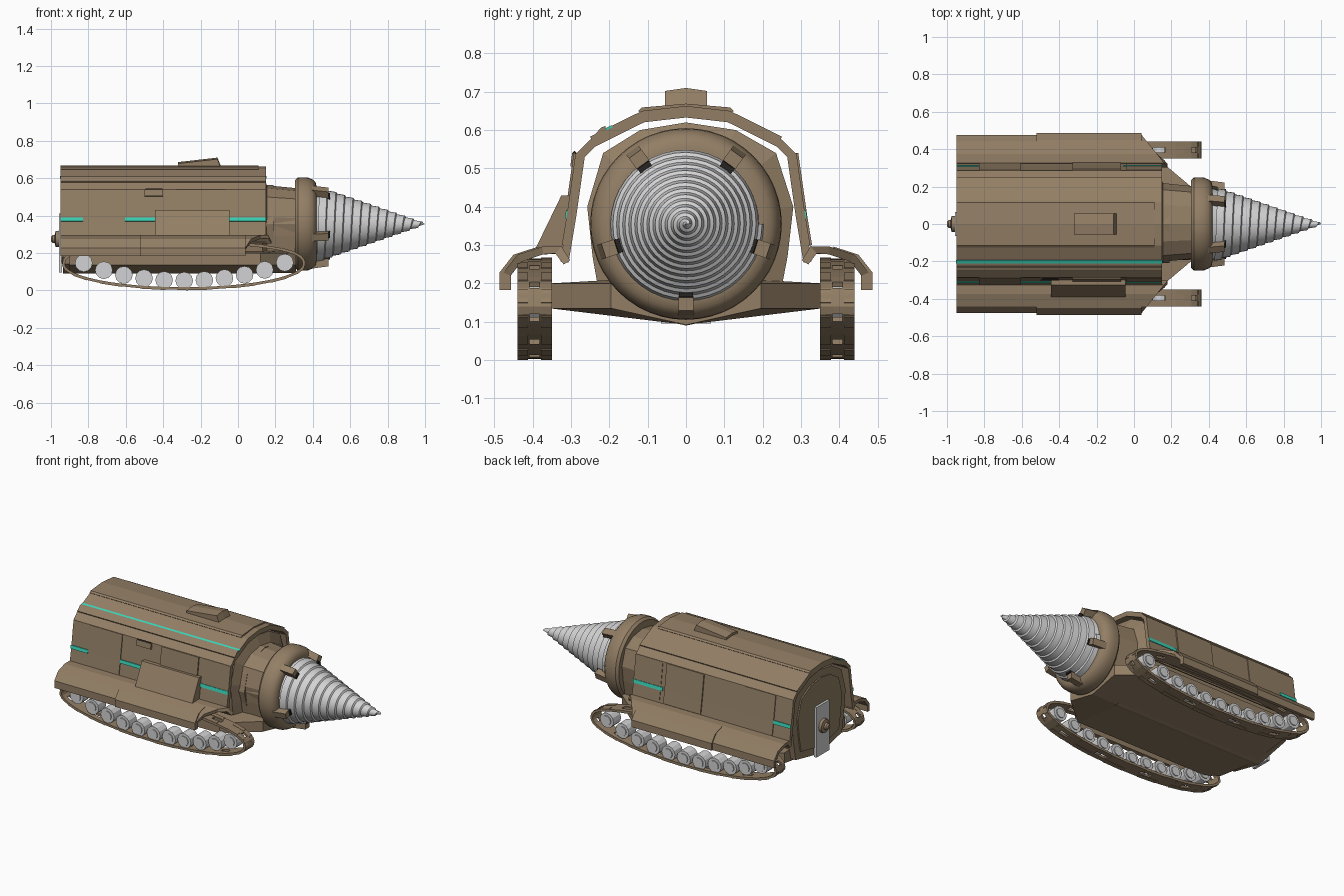
import bpy, bmesh, math
from math import sin, cos, pi

cube = bpy.data.objects.get("Cube")
if cube:
    bpy.data.objects.remove(cube, do_unlink=True)


def material(name, rgb):
    m = bpy.data.materials.new(name)
    m.use_nodes = True
    m.diffuse_color = (*rgb, 1)
    m.node_tree.nodes["Principled BSDF"].inputs["Base Color"].default_value = (*rgb, 1)
    return m


BROWN = material("hull_brown", (0.29, 0.21, 0.13))
STEEL = material("light_steel", (0.65, 0.65, 0.66))
TEAL = material("teal_stripe", (0.04, 0.66, 0.48))
DARK = material("dark_metal", (0.02, 0.017, 0.014))
CZ = 0.355                      # drill axis height
BACK, FRONT = -0.95, 0.15       # shell ends


def make(name, verts, faces, mat, thick=0, smooth=False, fix=True):
    me = bpy.data.meshes.new(name)
    me.from_pydata(verts, [], faces)
    if fix:
        bm = bmesh.new()
        bm.from_mesh(me)
        bmesh.ops.recalc_face_normals(bm, faces=bm.faces)
        bm.to_mesh(me)
        bm.free()
    me.materials.append(mat)
    ob = bpy.data.objects.new(name, me)
    bpy.context.collection.objects.link(ob)
    if thick:
        mod = ob.modifiers.new("thickness", 'SOLIDIFY')
        mod.thickness = thick
        mod.use_even_offset = True
    if smooth:
        bpy.ops.object.select_all(action='DESELECT')
        ob.select_set(True)
        bpy.context.view_layer.objects.active = ob
        bpy.ops.object.shade_smooth_by_angle(angle=math.radians(35))
    return ob


def loft(name, rings, mat, smooth=False):
    """Skin equal-length closed rings and cap both ends."""
    n = len(rings[0])
    faces = [(k * n + i, k * n + (i + 1) % n, (k + 1) * n + (i + 1) % n, (k + 1) * n + i)
             for k in range(len(rings) - 1) for i in range(n)]
    faces += [tuple(range(n)), tuple(range((len(rings) - 1) * n, len(rings) * n))]
    return make(name, [p for r in rings for p in r], faces, mat, smooth=smooth)


def prism_x(name, yz, x0, x1, mat):
    return loft(name, [[(x, y, z) for y, z in yz] for x in (x0, x1)], mat)


def prism_y(name, xz, y0, y1, mat):
    return loft(name, [[(x, y, z) for x, z in xz] for y in (y0, y1)], mat)


def lathe_x(name, xr, z, mat, n=48, smooth=True):
    rings = [[(x, r * cos(2 * pi * i / n), z + r * sin(2 * pi * i / n))
              for i in range(n)] for x, r in xr]
    return loft(name, rings, mat, smooth)


def strip(name, yz, x0, x1, thick, mat):
    """Sheet swept along x (x1 may depend on y); profile runs +y to -y so normals face out."""
    n = len(yz)
    end = x1 if callable(x1) else lambda y: x1
    verts = [(x0, y, z) for y, z in yz] + [(end(y), y, z) for y, z in yz]
    faces = [(i, i + 1, n + i + 1, n + i) for i in range(n - 1)]
    return make(name, verts, faces, mat, thick, fix=False)


def mirrored(yz, side):
    return yz if side > 0 else [(-y, z) for y, z in reversed(yz)]


# Outer shell cross-section, from the skirt up to the ridge
HALF = [(0.328, 0.258), (0.308, 0.378), (0.285, 0.54), (0.25, 0.575), (0.115, 0.642), (0, 0.655)]


def whole(half):
    return half + [(-y, z) for y, z in reversed(half[:-1])]


def skin(z):
    for (ya, za), (yb, zb) in zip(HALF, HALF[1:]):
        if za <= z <= zb:
            return ya + (yb - ya) * (z - za) / (zb - za)
    return 0


def side_panel(name, side, x0, x1, z0, z1, out, mat, thick=0.008):
    zs = [z0] + [z for _, z in HALF if z0 < z < z1] + [z1]
    return strip(name, mirrored([(skin(z) + out, z) for z in zs], side), x0, x1, thick, mat)


strip("outer_shell", whole(HALF), BACK, FRONT, 0.022, BROWN)
strip("roof_plate", whole([(y, z + 0.008) for y, z in HALF[3:]]), BACK, FRONT, 0.012, BROWN)
strip("ridge_cover", whole([(0.125, 0.65), (0.115, 0.659), (0, 0.669)]), BACK, 0.11, 0.012, BROWN)

# Inner body stepping down to the neck, belly and neck collar
body = [(0, 0.62), (0.13, 0.60), (0.235, 0.54), (0.28, 0.40), (0.265, 0.27), (0.24, 0.14), (0, 0.09)]
ring = body + [(-y * 0.92, z) for y, z in reversed(body[1:-1])]
loft("inner_body", [[(x, y * s, CZ + (z - CZ) * s) for y, z in ring]
                    for x, s in ((-0.935, 1), (0.13, 1), (0.155, 0.78), (0.32, 0.72))], BROWN)
belly = [(0.355, 0.20), (0.355, 0.135), (0, 0.092), (-0.355, 0.135), (-0.355, 0.20), (0, 0.22)]
loft("belly", [[(x, y * s, z) for y, z in belly]
               for x, s in ((-0.9, 0.85), (-0.82, 1), (0.12, 1), (0.31, 0.55))], BROWN)
lathe_x("neck", [(0.14, 0.208), (0.19, 0.208), (0.19, 0.195), (0.33, 0.19)], CZ, BROWN, 12, smooth=False)
lathe_x("collar", [(0.305, 0.19), (0.305, 0.235), (0.32, 0.248), (0.345, 0.25), (0.375, 0.248),
                   (0.4, 0.237), (0.415, 0.222), (0.42, 0.2), (0.42, 0.15)], CZ, BROWN)

# Drill: a spiral of overlapping threads whose steps face the tip
n, turns, base, tip = 40, 13, 0.405, 1.0
pitch = (tip - base) / turns
drop = 0.205 / turns
verts, faces = [], []
for s in range(n * turns + 1):
    t = s / n
    a = -2 * pi * t
    r = 0.205 - drop * t
    for x, rad in ((base + pitch * t, r), (base + pitch * (t + 0.88), max(r - 0.4 * drop, 0.002))):
        verts.append((x, rad * cos(a), CZ + rad * sin(a)))
for s in range(n * (turns - 1)):
    faces.append((2 * s, 2 * s + 1, 2 * s + 3, 2 * s + 2))
    faces.append((2 * s + 1, 2 * (s + n), 2 * (s + 1 + n), 2 * s + 3))
make("drill_thread", verts, faces, STEEL, smooth=True)
lathe_x("drill_core", [(base, 0.195), (tip - pitch, 0.0155), (tip, 0.0005)], CZ, STEEL)

# Five claws holding the drill
for i in range(5):
    a = math.radians(54 + 72 * i)
    for name, mat, x0, x1, r0, r1, w in (("claw", BROWN, 0.385, 0.485, 0.2, 0.24, 0.02),
                                         ("claw_tip", DARK, 0.44, 0.492, 0.176, 0.204, 0.018)):
        rings = []
        for x, inset in ((x0, 0), (x1, 0.014)):
            rings.append([(x, (r - inset) * cos(a) - t * sin(a), CZ + (r - inset) * sin(a) + t * cos(a))
                          for r, t in ((r0, -w), (r1, -w), (r1, w), (r0, w))])
        loft(name, rings, mat)

# Roof hatch with a slightly crowned lid
loft("roof_hatch", [[(x, y, z - dz) for x, z in ((-0.32, 0.655), (-0.32, 0.686), (-0.11, 0.71), (-0.09, 0.66))]
                    for y, dz in ((-0.055, 0.008), (0, 0), (0.055, 0.008))], BROWN)

# One-sided roof stripe sheltered by a low lip
strip("roof_stripe", [(-y, 0.652 - (y - 0.115) * 0.496) for y in (0.194, 0.21)], BACK - 0.002, FRONT + 0.002, 0.006, TEAL)
prism_x("roof_lip", [(-0.21, 0.598), (-0.21, 0.611), (-0.222, 0.606), (-0.238, 0.588)], BACK, FRONT, BROWN)

# Fender cross-section, outer lip to hull
FENDER = [(0.487, 0.183), (0.487, 0.228), (0.45, 0.275), (0.385, 0.296), (0.335, 0.297), (0.312, 0.26)]
WHEELS, TRACK_X, TRACK_Z, HALF_LENGTH = 11, -0.29, 0.14, 0.643


def belt_point(t):
    c, s = cos(t), sin(t)
    z = 0.118 * abs(s) ** 0.75 if s > 0 else -0.13 * abs(s)
    return TRACK_X + HALF_LENGTH * c, TRACK_Z + z


for side, word in ((1, "left"), (-1, "right")):
    # Side panels and stripes
    side_panel(word + "_door", side, -0.83, -0.605, 0.30, 0.54, 0.005, BROWN)
    side_panel(word + "_front_panel", side, -0.04, FRONT, 0.30, 0.54, 0.003, BROWN)
    side_panel(word + "_access_panel", side, -0.33, -0.07, 0.30, 0.54, 0.008, BROWN)
    stripes = [(BACK, -0.83), (-0.055, FRONT)]
    if side < 0:
        stripes.append((-0.605, -0.44))
        side_panel("vent", side, -0.5, -0.4, 0.505, 0.54, 0.012, BROWN, 0.016)
        side_panel("vent_slot", side, -0.495, -0.405, 0.538, 0.546, 0.012, DARK, 0.008)
    for x0, x1 in stripes:
        side_panel(word + "_stripe", side, x0, x1, 0.370, 0.391, 0.007, TEAL)

    # Fender with swept front edge and a thicker middle cover
    strip(word + "_fender", mirrored([(y - 0.01, z) for y, z in FENDER], side), BACK,
          lambda y: 0.15 - (abs(y) - 0.34) * 0.8, 0.02, BROWN)
    strip(word + "_fender_cover", mirrored(FENDER[:4], side), -0.52, 0.04, 0.014, BROWN)

    # Track belt with narrow centre slots
    links = 48
    ys = [side * y for y in (0.35, 0.382, 0.408, 0.44)]
    verts = [(x, y, z) for k in range(links)
             for x, z in [belt_point(2 * pi * k / links)] for y in ys]
    faces = []
    for k in range(links):
        m = (k + 1) % links
        for c in range(3):
            if c != 1 or k % 4 != 2:
                faces.append((4 * k + c, 4 * m + c, 4 * m + c + 1, 4 * k + c + 1))
    belt = make(word + "_track_belt", verts, faces, BROWN, 0.014)
    belt.modifiers["thickness"].offset = 0

    # Low track pads
    for k in range(0, links, 3):
        (xa, za), (xb, zb) = (belt_point(2 * pi * (k + f) / links) for f in (0.15, 1.85))
        dx, dz = xb - xa, zb - za
        q = 0.0095 / math.hypot(dx, dz)
        ox, oz = dz * q, -dx * q
        for y0 in (0.35, 0.412):
            prism_y(word + "_track_pad", [(xa, za), (xb, zb), (xb + ox, zb + oz), (xa + ox, za + oz)],
                    side * y0, side * (y0 + 0.028), BROWN)

    # Road wheels following the curve of the belt
    for k in range(WHEELS):
        x = -0.825 + 0.1075 * k
        u = (x - TRACK_X) / HALF_LENGTH
        z = 0.182 - 0.13 * math.sqrt(1 - u * u) + 0.052 * u * u
        for name, r, inner, outer in (("wheel", 0.047, 0.358, 0.434), ("wheel_hub", 0.03, 0.352, 0.44)):
            prism_y(f"{word}_{name}", [(x + r * cos(pi * j / 6), z + r * sin(pi * j / 6)) for j in range(12)],
                    side * inner, side * outer, STEEL)

# Sloped stowage box on the right flank only
prism_x("stowage_box", [(-0.392, 0.292), (-0.325, 0.43), (-0.30, 0.43), (-0.30, 0.292)], -0.445, -0.045, BROWN)

# Rear frame, hatch plate and knob
prism_x("rear_frame", [(y * 0.82, CZ + (z - CZ) * 0.82) for y, z in ring], -0.943, -0.93, BROWN)
prism_x("rear_plate", [(-0.065, 0.095), (0.065, 0.095), (0.065, 0.41), (-0.065, 0.41)], -0.958, -0.94, STEEL)
lathe_x("rear_knob", [(-0.95, 0.045), (-0.975, 0.042), (-0.98, 0.022), (-0.992, 0.02), (-1.0, 0.012)],
        0.275, BROWN, 16)
